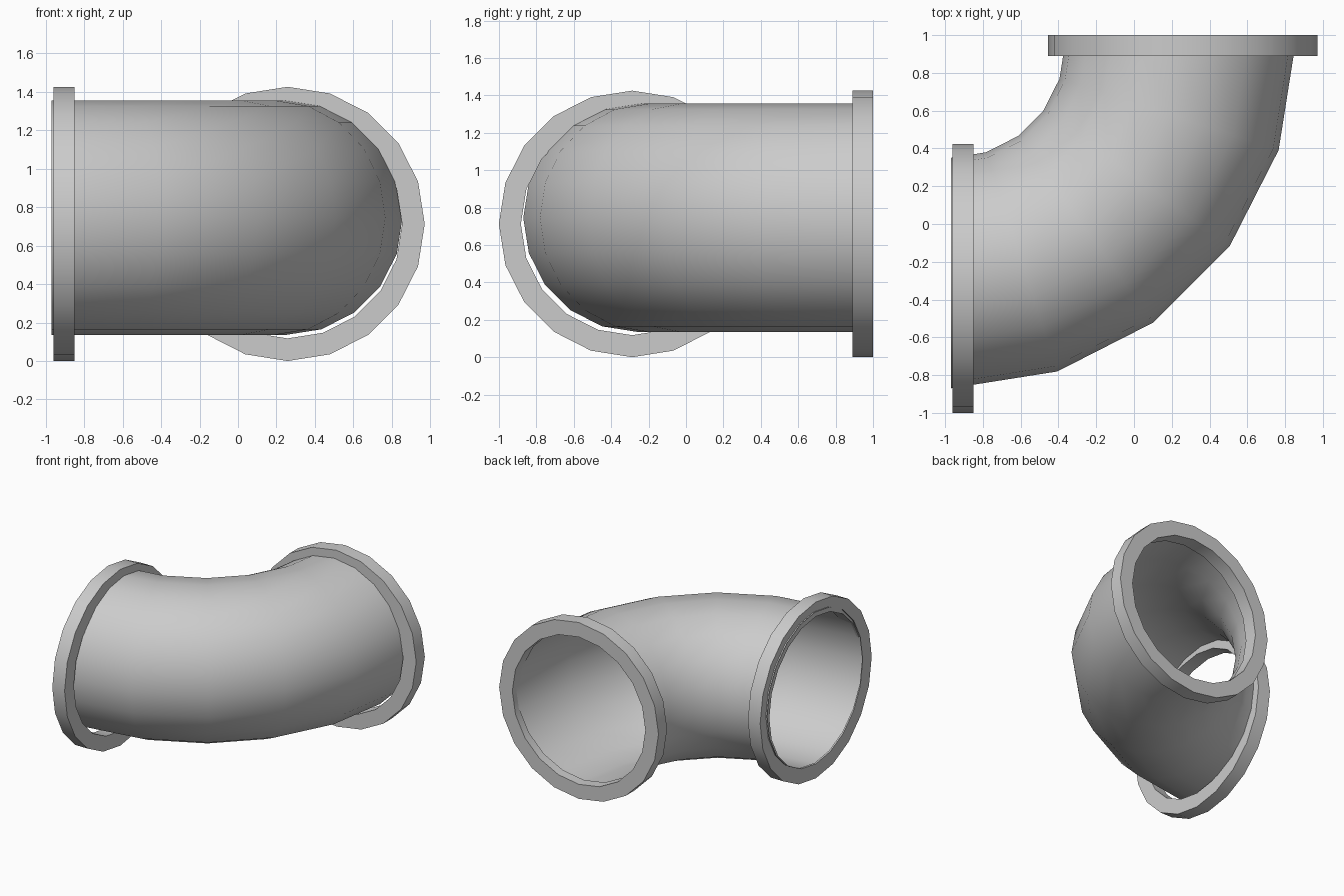
import bpy, bmesh
from math import sin, cos, pi

if "Cube" in bpy.data.objects:
    bpy.data.objects.remove(bpy.data.objects["Cube"])

SIDES = 20

def bridge(bm, a, b):
    n = len(a)
    for i in range(n):
        j = (i + 1) % n
        bm.faces.new((a[i], a[j], b[j], b[i]))

def finish(bm, name):
    bmesh.ops.recalc_face_normals(bm, faces=bm.faces)
    me = bpy.data.meshes.new(name)
    bm.to_mesh(me)
    bm.free()
    ob = bpy.data.objects.new(name, me)
    bpy.context.collection.objects.link(ob)
    bpy.ops.object.select_all(action='DESELECT')
    ob.select_set(True)
    bpy.context.view_layer.objects.active = ob
    bpy.ops.object.shade_smooth_by_angle(angle=pi / 6)
    return ob

# Open thin-walled elbow: circle swept through a quarter turn in five steps
def elbow(name, cx, cy, cz, bend, r, steps=5):
    bm = bmesh.new()
    rings = []
    for s in range(steps + 1):
        t = pi / 2 * s / steps
        ring = []
        for i in range(SIDES):
            a = 2 * pi * i / SIDES
            d = bend + r * cos(a)
            ring.append(bm.verts.new((cx + d * sin(t), cy - d * cos(t), cz + r * sin(a))))
        rings.append(ring)
    for a, b in zip(rings, rings[1:]):
        bridge(bm, a, b)
    return finish(bm, name)

# Flat collar with rectangular section, along the x or y axis
def flange(name, axis, lo, hi, side, cz, r_out, r_in):
    bm = bmesh.new()
    rings = []
    for r, p in ((r_out, lo), (r_out, hi), (r_in, hi), (r_in, lo)):
        ring = []
        for i in range(SIDES):
            a = 2 * pi * i / SIDES
            q, z = side + r * cos(a), cz + r * sin(a)
            ring.append(bm.verts.new((p, q, z) if axis == 'x' else (q, p, z)))
        rings.append(ring)
    for k in range(4):
        bridge(bm, rings[k], rings[(k + 1) % 4])
    return finish(bm, name)

elbow("elbow_pipe", -0.97, 0.955, 0.745, 1.215, 0.61)
flange("left_flange", 'x', -0.96, -0.85, -0.288, 0.7125, 0.7125, 0.595)
flange("back_flange", 'y', 0.89, 1.0, 0.258, 0.7125, 0.7125, 0.595)
